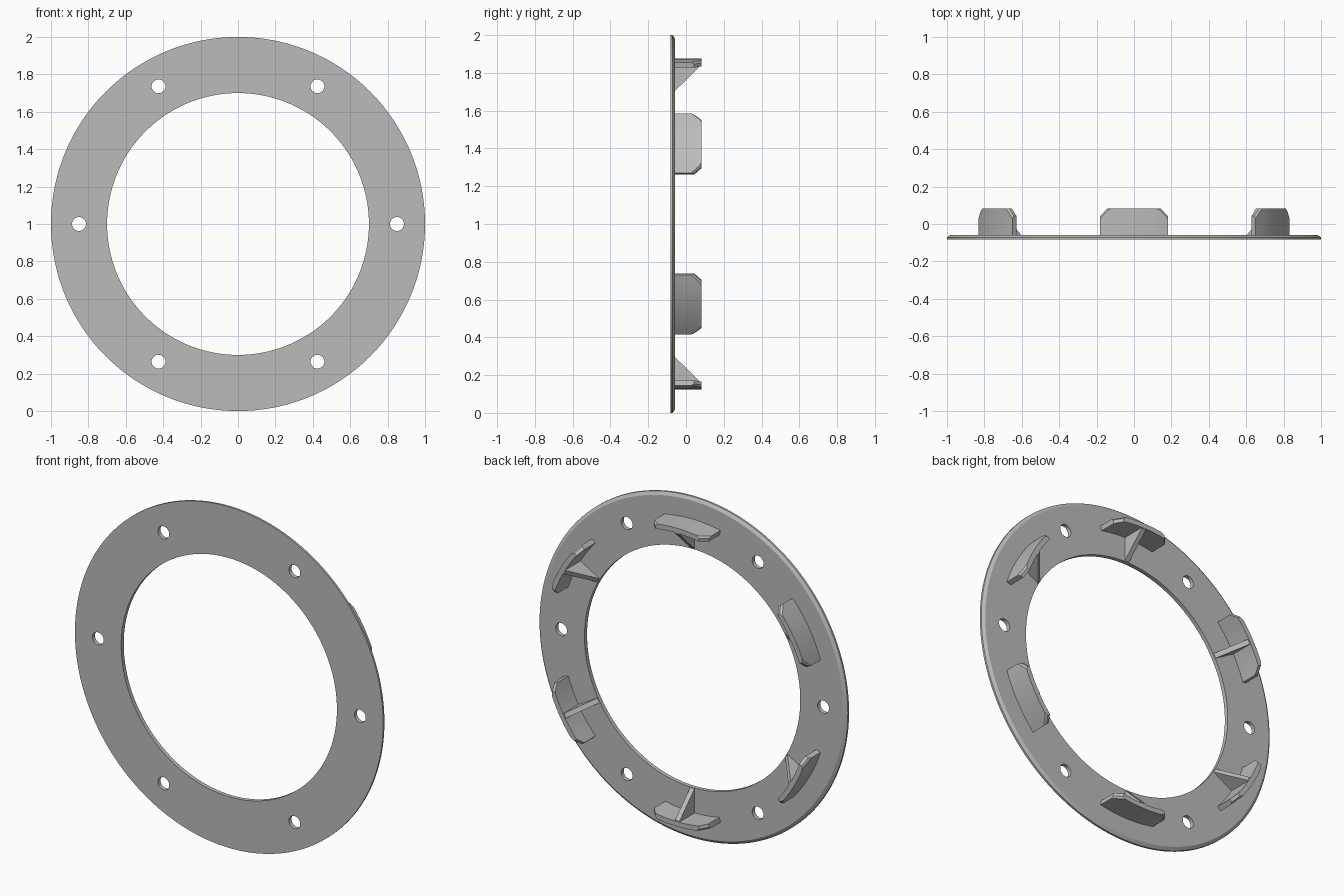
import bpy, bmesh
from math import sin, cos, radians, pi
from mathutils import Matrix

cube = bpy.data.objects.get("Cube")
if cube:
    bpy.data.objects.remove(cube)

FRONT, FACE, BACK = -0.083, -0.059, 0.083   # depth of plate front, plate back, tab tips
STEPS = 192

grey = bpy.data.materials.new("plain grey")
grey.use_nodes = True
colour = (0.5, 0.5, 0.5, 1)
grey.diffuse_color = colour
grey.node_tree.nodes["Principled BSDF"].inputs["Base Color"].default_value = colour


def polar(r, angle, y):
    return (r * cos(angle), y, 1 + r * sin(angle))


def finish(bm, name):
    bmesh.ops.recalc_face_normals(bm, faces=bm.faces)
    mesh = bpy.data.meshes.new(name)
    bm.to_mesh(mesh)
    bm.free()
    mesh.materials.append(grey)
    obj = bpy.data.objects.new(name, mesh)
    bpy.context.collection.objects.link(obj)
    return obj


def smooth(obj):
    bpy.ops.object.select_all(action='DESELECT')
    obj.select_set(True)
    bpy.context.view_layer.objects.active = obj
    bpy.ops.object.shade_smooth_by_angle(angle=radians(20))


def skin(bm, sections, closed):
    """Join equal cross-sections into a tube, capped when it is open."""
    loops = [[bm.verts.new(p) for p in s] for s in sections]
    n = len(loops[0])
    pairs = list(zip(loops, loops[1:])) + ([(loops[-1], loops[0])] if closed else [])
    for a, b in pairs:
        for i in range(n):
            j = (i + 1) % n
            bm.faces.new((a[i], a[j], b[j], b[i]))
    if not closed:
        bm.faces.new(loops[0])
        bm.faces.new(loops[-1])
    return loops


# Flat ring with a chamfered outer back edge
profile = [(0.70, FRONT), (1.0, FRONT), (1.0, FACE - 0.012), (0.982, FACE), (0.70, FACE)]
bm = bmesh.new()
skin(bm, [[polar(r, 2 * pi * k / STEPS, y) for r, y in profile] for k in range(STEPS)], True)
ring = finish(bm, "ring_plate")

# Six bolt holes
bm = bmesh.new()
for k in range(6):
    place = Matrix.Translation(polar(0.85, k * pi / 3, FRONT)) @ Matrix.Rotation(pi / 2, 4, 'X')
    bmesh.ops.create_cone(bm, cap_ends=True, segments=32, radius1=0.037, radius2=0.037,
                          depth=0.2, matrix=place)
cutter = finish(bm, "hole_cutter")
cutter.hide_render = True
cut = ring.modifiers.new("holes", 'BOOLEAN')
cut.object, cut.operation, cut.solver = cutter, 'DIFFERENCE', 'EXACT'
smooth(ring)
bpy.ops.object.modifier_apply(modifier=cut.name)
bpy.data.objects.remove(cutter)
smooth(ring)

# Curved tabs with clipped corners, each braced by a triangular rib
INNER, OUTER, HALF, CLIP = 0.846, 0.875, 12.0, 2.5
angles = [-HALF] + [-HALF + CLIP + k * (HALF - CLIP) / 6 for k in range(13)] + [HALF]
for number in range(6):
    middle = radians(30 + 60 * number)
    sections = []
    for a in angles:
        top = BACK - 0.04 if abs(a) == HALF else BACK
        t = middle + radians(a)
        sections.append([polar(INNER, t, FACE - 0.005), polar(INNER, t, top),
                         polar(OUTER, t, top), polar(OUTER, t, FACE - 0.005)])
    bm = bmesh.new()
    loops = skin(bm, sections, False)
    rim = [bm.edges.get((a[2], b[2])) for a, b in zip(loops, loops[1:])]
    bmesh.ops.bevel(bm, geom=rim, offset=0.01, segments=1, affect='EDGES')
    smooth(finish(bm, f"tab_{number + 1}"))

    bm = bmesh.new()
    across = (-sin(middle) * 0.014, 0, cos(middle) * 0.014)
    triangle = [polar(0.702, middle, FACE - 0.002), polar(INNER + 0.005, middle, FACE - 0.002),
                polar(INNER + 0.005, middle, BACK - 0.002), polar(INNER - 0.005, middle, BACK - 0.002)]
    skin(bm, [[[c + s * d for c, d in zip(p, across)] for p in triangle] for s in (-1, 1)], False)
    finish(bm, f"rib_{number + 1}")
